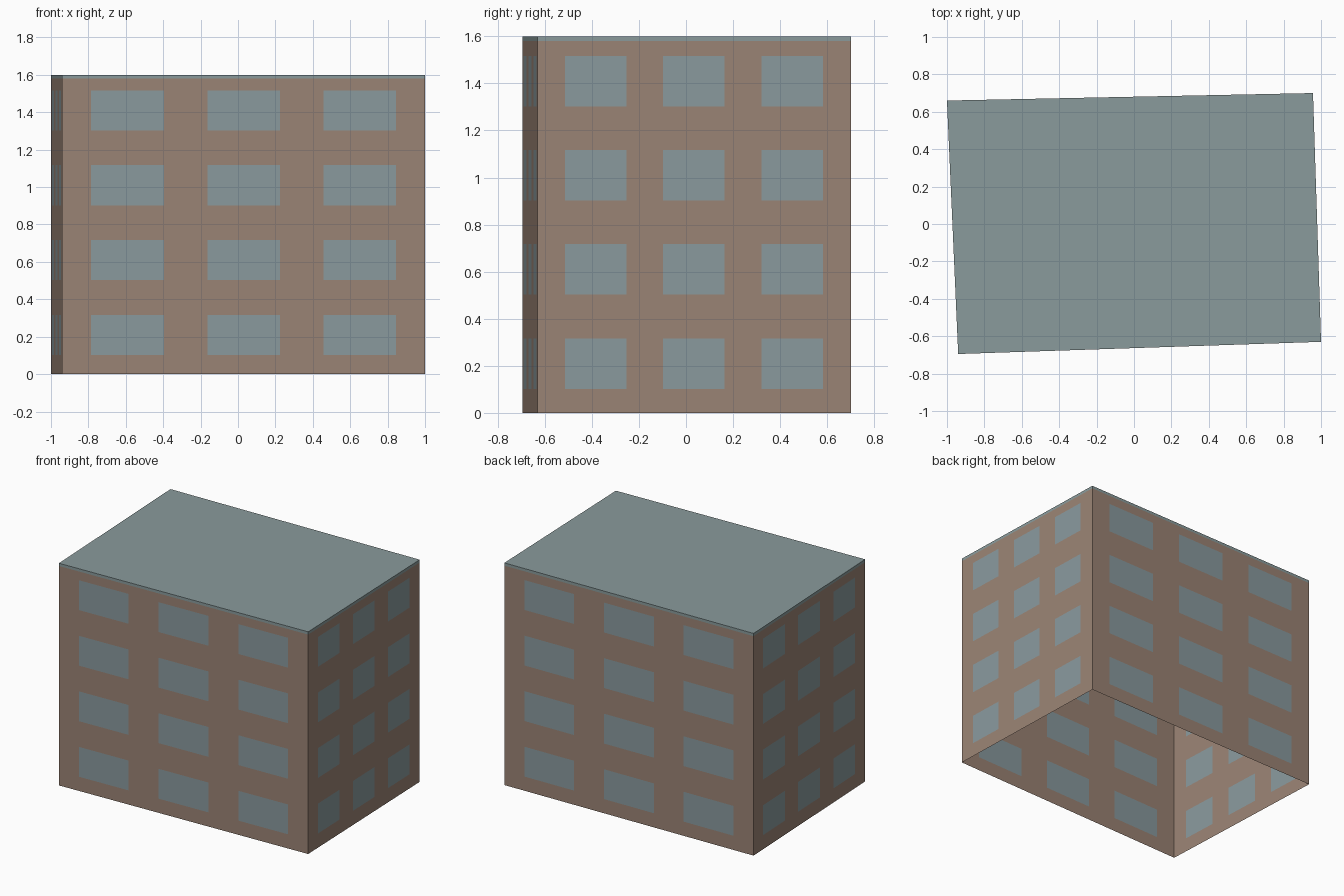
import bpy
import bmesh
from mathutils import Vector

cube = bpy.data.objects.get("Cube")
if cube:
    bpy.data.objects.remove(cube, do_unlink=True)


def make_material(name, rgb):
    mat = bpy.data.materials.new(name)
    mat.use_nodes = True
    mat.diffuse_color = (*rgb, 1)
    mat.node_tree.nodes["Principled BSDF"].inputs["Base Color"].default_value = (*rgb, 1)
    return mat


BRICK = make_material("brown wall", (0.328, 0.231, 0.178))
GLASS = make_material("blue grey glass", (0.254, 0.323, 0.342))
ROOF = make_material("grey roof", (0.254, 0.328, 0.332))

# Footprint, anticlockwise from the front right-hand corner of the model
CORNERS = [Vector(p) for p in ((-0.94, -0.695), (1.0, -0.63), (0.957, 0.70), (-1.0, 0.66))]
WALL_TOP, ROOF_TOP = 1.58, 1.6

# Window rows: one per storey
LEVELS = [0.0]
for storey in range(4):
    LEVELS += [storey * 0.4 + 0.102, storey * 0.4 + 0.317]
LEVELS.append(WALL_TOP)


def finish(name, bm, materials):
    mesh = bpy.data.meshes.new(name)
    bm.to_mesh(mesh)
    bm.free()
    for mat in materials:
        mesh.materials.append(mat)
    obj = bpy.data.objects.new(name, mesh)
    bpy.context.collection.objects.link(obj)
    return obj


def build_wall(name, start, end, first, width, pitch):
    """Wall grid whose odd columns and odd rows are flush windows."""
    columns = [0.0]
    for i in range(3):
        columns += [first + i * pitch, first + i * pitch + width]
    columns.append(1.0)
    bm = bmesh.new()
    grid = [[bm.verts.new((*start.lerp(end, t), z)) for t in columns] for z in LEVELS]
    for r in range(len(LEVELS) - 1):
        for c in range(len(columns) - 1):
            face = bm.faces.new((grid[r][c], grid[r][c + 1],
                                 grid[r + 1][c + 1], grid[r + 1][c]))
            face.material_index = int(r % 2 == 1 and c % 2 == 1)
    return finish(name, bm, (BRICK, GLASS))


# Four walls, open underneath
LONG, SHORT = (0.08, 0.2, 0.32), (0.087, 0.196, 0.314)
for i, (name, layout) in enumerate((("front_wall", LONG), ("left_wall", SHORT),
                                    ("back_wall", LONG), ("right_wall", SHORT))):
    build_wall(name, CORNERS[i], CORNERS[(i + 1) % 4], *layout)

# Flat roof with a thin flush edge band
bm = bmesh.new()
low = [bm.verts.new((*p, WALL_TOP)) for p in CORNERS]
high = [bm.verts.new((*p, ROOF_TOP)) for p in CORNERS]
bm.faces.new(high)
for i in range(4):
    j = (i + 1) % 4
    bm.faces.new((low[i], low[j], high[j], high[i]))
finish("roof", bm, (ROOF,))
